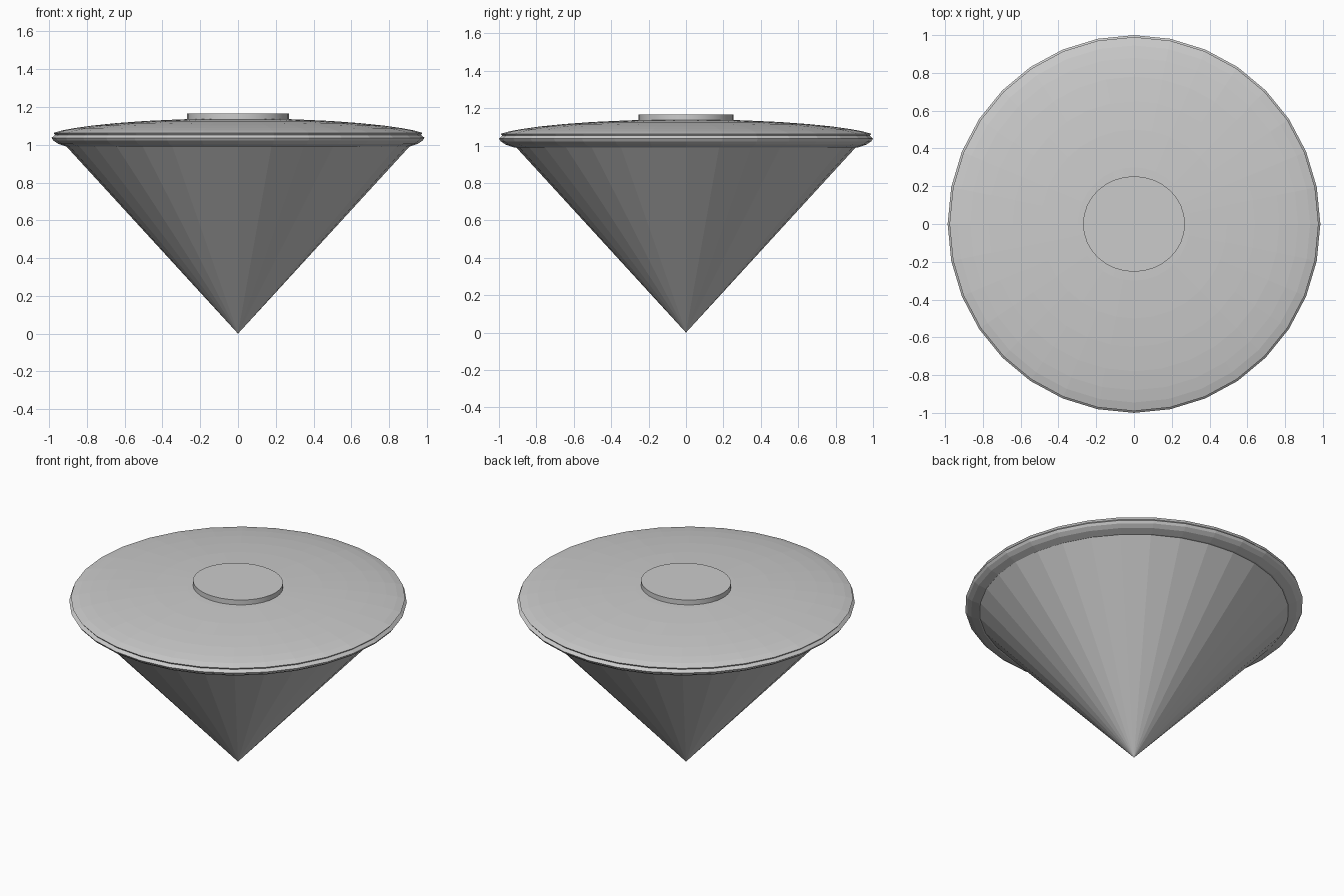
import bpy
import bmesh
import math

if "Cube" in bpy.data.objects:
    bpy.data.objects.remove(bpy.data.objects["Cube"])

SIDES = 32


def lathe(name, profile, sx, sy, smooth=None):
    """Revolve an (r, z) profile about z, with elliptical scale; r = 0 makes a pole."""
    bm = bmesh.new()
    rings = []
    for r, z in profile:
        if r == 0:
            rings.append([bm.verts.new((0, 0, z))] * SIDES)
        else:
            rings.append([bm.verts.new((sx * r * math.cos(2 * math.pi * i / SIDES),
                                        sy * r * math.sin(2 * math.pi * i / SIDES), z))
                          for i in range(SIDES)])
    for a, b in zip(rings, rings[1:]):
        for i in range(SIDES):
            j = (i + 1) % SIDES
            quad = list(dict.fromkeys((a[i], a[j], b[j], b[i])))
            bm.faces.new(quad)
    bmesh.ops.recalc_face_normals(bm, faces=bm.faces)
    mesh = bpy.data.meshes.new(name)
    bm.to_mesh(mesh)
    bm.free()
    obj = bpy.data.objects.new(name, mesh)
    bpy.context.collection.objects.link(obj)
    if smooth:
        bpy.ops.object.select_all(action='DESELECT')
        obj.select_set(True)
        bpy.context.view_layer.objects.active = obj
        bpy.ops.object.shade_smooth_by_angle(angle=math.radians(smooth))
    return obj


# faceted pointed body
lathe("cone_body", [(0, 0), (0.94, 1.015), (0, 1.015)], 0.99, 0.99)

# rounded rim, groove and shallow domed lid in one turned profile
lathe("domed_lid", [(0, 0.99), (0.92, 0.99), (0.965, 1.005), (0.99, 1.022),
                    (1.0, 1.037), (0.982, 1.053), (0.99, 1.063),
                    (0.945, 1.076), (0.88, 1.088), (0.78, 1.102), (0.65, 1.115),
                    (0.5, 1.126), (0.3, 1.135), (0, 1.14)], 0.987, 1.0)

# raised button on the lid
lathe("top_button", [(0, 1.11), (1, 1.11), (1, 1.167), (0, 1.167)], 0.27, 0.253, 30)
